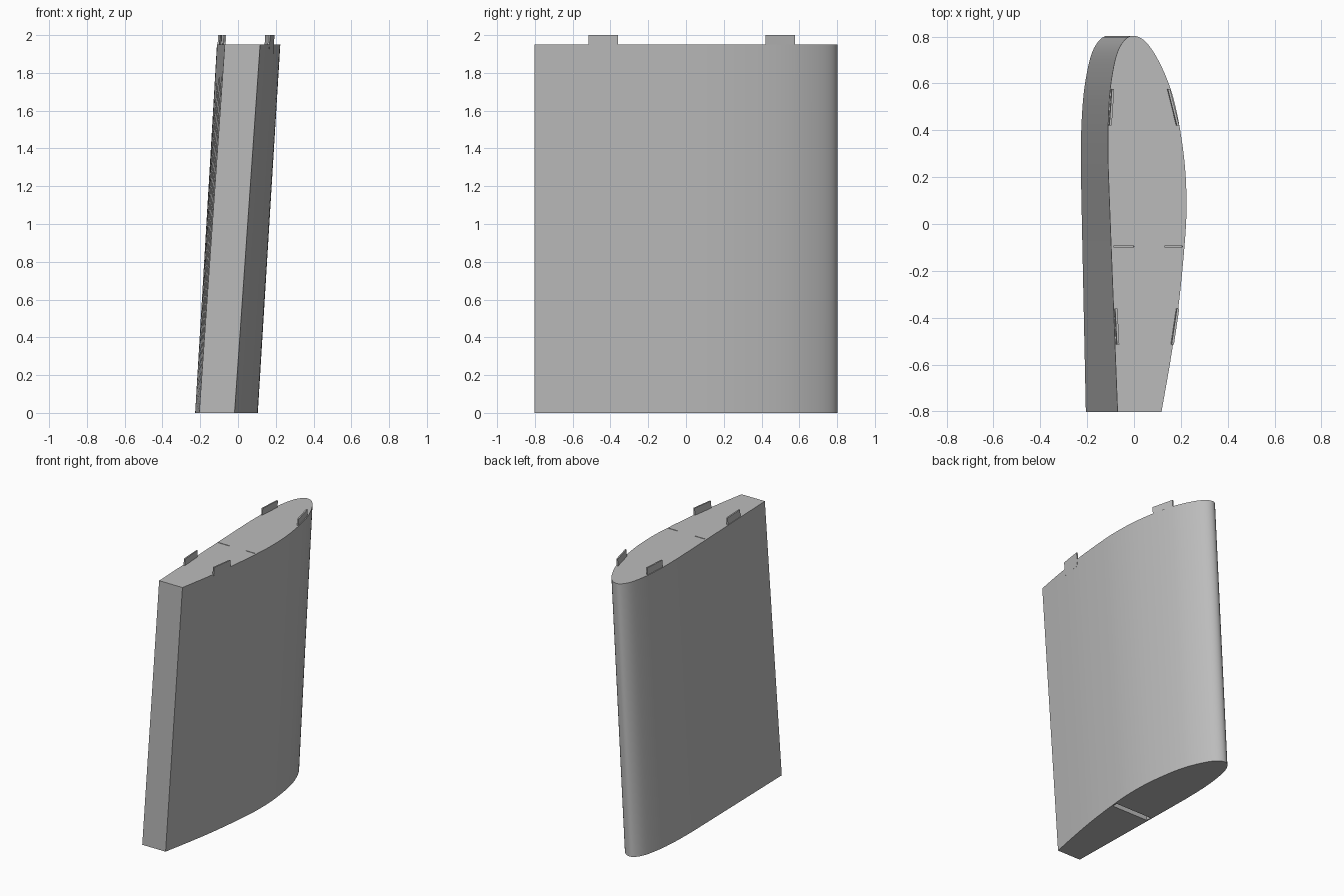
import bpy, bmesh
from mathutils import Vector

cube = bpy.data.objects.get("Cube")
if cube:
    bpy.data.objects.remove(cube, do_unlink=True)

grey = bpy.data.materials.new("light grey")
grey.use_nodes = True
grey.diffuse_color = (0.5, 0.5, 0.5, 1)
grey.node_tree.nodes["Principled BSDF"].inputs["Base Color"].default_value = (0.5, 0.5, 0.5, 1)

TOP = 1.95


def lean(x, y, z):
    """Slide a point of the top section sideways to its height."""
    return Vector((x - (0.121 - 0.018 * y) * (1 - z / TOP), y, z))


def prism(name, outline, z0, z1):
    """Leaning prism between two heights from an outline of the top section."""
    bm = bmesh.new()
    low = [bm.verts.new(lean(x, y, z0)) for x, y in outline]
    high = [bm.verts.new(lean(x, y, z1)) for x, y in outline]
    n = len(outline)
    for i in range(n):
        j = (i + 1) % n
        bm.faces.new((low[i], low[j], high[j], high[i]))
    bm.faces.new(low[::-1])
    bm.faces.new(high)
    bmesh.ops.recalc_face_normals(bm, faces=bm.faces[:])
    mesh = bpy.data.meshes.new(name)
    bm.to_mesh(mesh)
    bm.free()
    mesh.materials.append(grey)
    obj = bpy.data.objects.new(name, mesh)
    bpy.context.collection.objects.link(obj)
    return obj


def spline(points, steps):
    """Smooth curve through the points."""
    pts = [Vector(p) for p in points]
    pts = [2 * pts[0] - pts[1]] + pts + [2 * pts[-1] - pts[-2]]
    out = []
    for a, b, c, d in zip(pts, pts[1:], pts[2:], pts[3:]):
        for k in range(steps):
            t = k / steps
            p = 2 * b + (c - a) * t + (2 * a - 5 * b + 4 * c - d) * t**2 + (3 * b - a - 3 * c + d) * t**3
            out.append(tuple(p / 2))
    return out + [tuple(points[-1])]


# Wing body: rounded leading edge at the back, blunt trailing edge at the front
section = spline([(0.117, -0.803), (0.156, -0.58), (0.19, -0.35), (0.215, -0.1), (0.224, 0.07),
                  (0.217, 0.25), (0.19, 0.44), (0.155, 0.58), (0.103, 0.7), (0.05, 0.777),
                  (0, 0.803), (-0.04, 0.785), (-0.075, 0.72), (-0.1, 0.59), (-0.11, 0.45),
                  (-0.111, 0.3), (-0.105, 0.1), (-0.07, -0.803)], 5)
body = prism("wing_body", section, 0, TOP)


def cut(name, x0, x1, y0, y1, z0, z1):
    """Cut a box-shaped slot into the body."""
    cutter = prism(name, [(x0, y0), (x1, y0), (x1, y1), (x0, y1)], z0, z1)
    mod = body.modifiers.new(name, 'BOOLEAN')
    mod.operation = 'DIFFERENCE'
    mod.solver = 'EXACT'
    mod.object = cutter
    cutter.hide_render = True
    cutter.hide_set(True)
    return cutter


# Cross slot underneath and two fine slits on top
cutters = [cut("bottom_slot_cutter", -0.088, 0.205, -0.12, -0.08, -0.03, 0.035),
           cut("right_slit_cutter", -0.088, 0, -0.098, -0.093, TOP - 0.03, TOP + 0.03),
           cut("left_slit_cutter", 0.13, 0.207, -0.098, -0.093, TOP - 0.03, TOP + 0.03)]

# Apply the cuts and shade the curved skin smoothly
bpy.ops.object.select_all(action='DESELECT')
body.select_set(True)
bpy.context.view_layer.objects.active = body
for name in [m.name for m in body.modifiers]:
    bpy.ops.object.modifier_apply(modifier=name)
for c in cutters:
    bpy.data.objects.remove(c, do_unlink=True)
bpy.ops.object.shade_smooth_by_angle(angle=0.5)

# Four thin locating tabs just inside the rim
tabs = {"right_back_tab": ((-0.103, 0.42), (-0.092, 0.577)),
        "left_back_tab": ((0.185, 0.42), (0.146, 0.577)),
        "right_front_tab": ((-0.079, -0.36), (-0.071, -0.515)),
        "left_front_tab": ((0.185, -0.36), (0.162, -0.515))}
for name, ((xa, ya), (xb, yb)) in tabs.items():
    t = 0.005
    prism(name, [(xa - t, ya), (xa + t, ya), (xb + t, yb), (xb - t, yb)], TOP - 0.05, 2)
